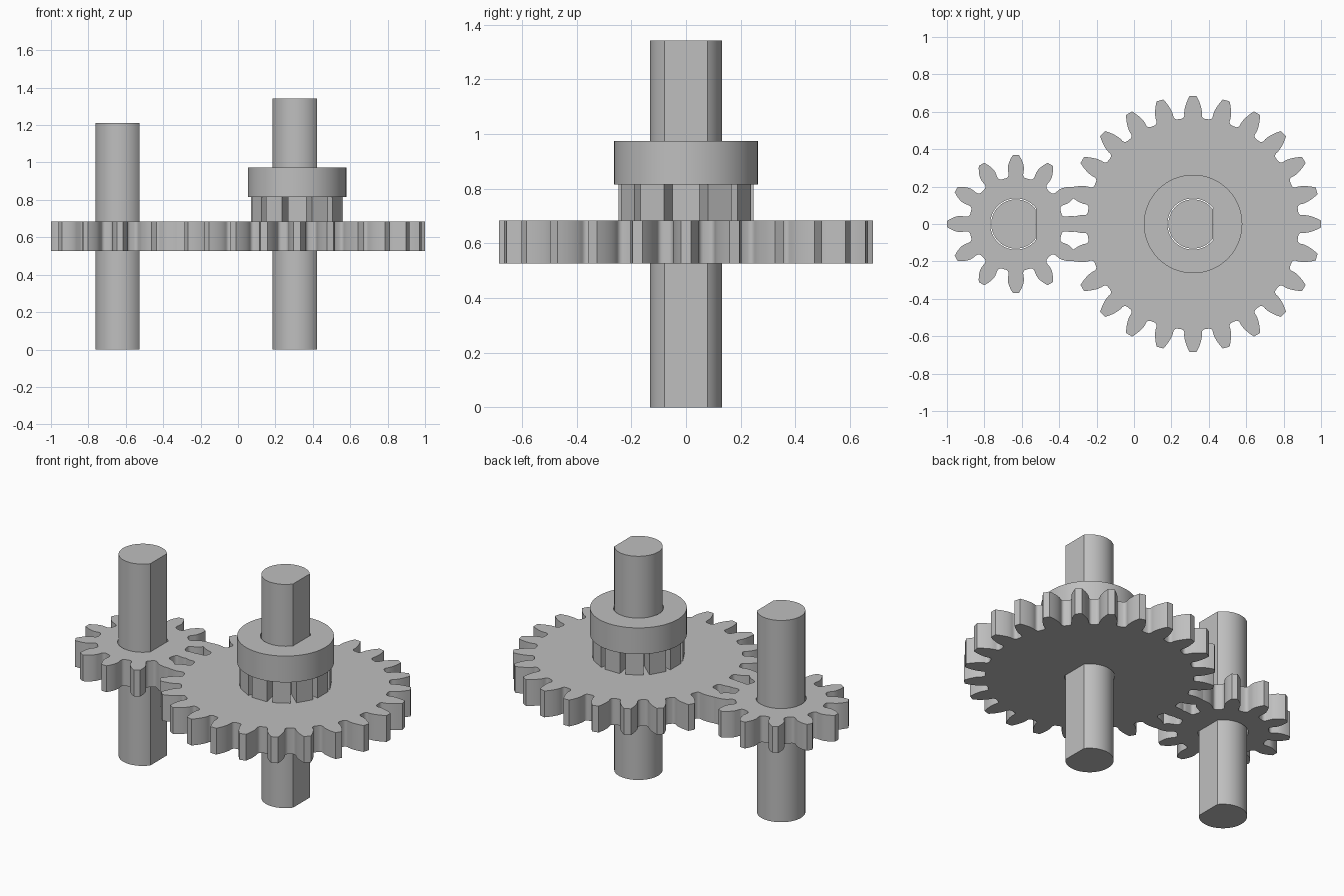
import bpy
from math import pi, sin, cos, tan, acos, sqrt, radians

cube = bpy.data.objects.get("Cube")
if cube:
    bpy.data.objects.remove(cube)

M = 2 / 38                       # gear module: the pair spans 38 modules
SMALL_X, LARGE_X = -1 + 7 * M, 1 - 13 * M
GREY = (0.52, 0.52, 0.52, 1)

steel = bpy.data.materials.new("grey steel")
steel.use_nodes = True
steel.diffuse_color = GREY
steel.node_tree.nodes["Principled BSDF"].inputs["Base Color"].default_value = GREY


def polar(r, a):
    return (r * cos(a), r * sin(a))


def d_profile(r, flat, steps=64):
    """Circle with a flat cut at x = flat."""
    a = acos(flat / r)
    return [polar(r, a + (2 * pi - 2 * a) * i / steps) for i in range(steps + 1)]


def circle(r, steps=96):
    return [polar(r, 2 * pi * i / steps) for i in range(steps)]


def gear_profile(teeth):
    """Involute teeth (20 degree pressure angle) with rounded roots."""
    pitch = teeth * M / 2
    tip, root = pitch + M, pitch - 1.25 * M
    base = pitch * cos(radians(20))
    inv = lambda a: tan(a) - a
    half = lambda r: (pi / (2 * teeth) + inv(radians(20))
                      - inv(acos(min(1, base / max(r, base)))))
    fillet = 0.35 * M
    low = max(base, root + fillet)
    flank = []
    # root fillet, then the involute up to the tip
    for i in range(5):
        t = pi / 2 * i / 4
        r = root + fillet * (1 - cos(t))
        flank.append((r, half(low) + fillet * (1 - sin(t)) / root))
    flank += [(r, half(r)) for r in [low + (tip - low) * i / 6 for i in range(7)]]
    points = []
    for k in range(teeth):
        c = 2 * pi * k / teeth
        points += [polar(r, c - a) for r, a in flank]
        points += [polar(r, c + a) for r, a in reversed(flank)]
    return points


def extrude(name, loops, x, z0, z1):
    """Solid from closed outlines; inner outlines become holes."""
    curve = bpy.data.curves.new(name, "CURVE")
    curve.dimensions = "2D"
    curve.fill_mode = "BOTH"
    curve.extrude = (z1 - z0) / 2
    for loop in loops:
        spline = curve.splines.new("POLY")
        spline.points.add(len(loop) - 1)
        for p, (px, py) in zip(spline.points, loop):
            p.co = (px, py, 0, 1)
        spline.use_cyclic_u = True
    obj = bpy.data.objects.new(name, curve)
    obj.location = (x, 0, (z0 + z1) / 2)
    bpy.context.collection.objects.link(obj)
    bpy.ops.object.select_all(action="DESELECT")
    obj.select_set(True)
    bpy.context.view_layer.objects.active = obj
    bpy.ops.object.convert(target="MESH")
    obj = bpy.context.object
    obj.data.materials.clear()
    obj.data.materials.append(steel)
    bpy.ops.object.shade_smooth_by_angle(angle=radians(25))
    return obj


shaft = d_profile(2.5 * M, 2 * M)
bore = d_profile(2.6 * M, 2.07 * M)

# Shafts
extrude("small_shaft", [shaft], SMALL_X, 0, 23 * M)
extrude("large_shaft", [shaft], LARGE_X, 0, 25.5 * M)

# Meshing gears
extrude("small_gear", [gear_profile(12), bore], SMALL_X, 10 * M, 13 * M)
extrude("large_gear", [gear_profile(24), bore], LARGE_X, 10 * M, 13 * M)

# Clutch teeth between the large gear and the collar
dogs = []
for k in range(12):
    c, w, w_in = k * pi / 6, radians(11.3), radians(11.3)
    dogs.append([polar(2.65 * M, c - w_in), polar(4.78 * M, c - w),
                 polar(4.78 * M, c + w), polar(2.65 * M, c + w_in)])
extrude("clutch_teeth", dogs, LARGE_X, 13 * M, 15.5 * M)

# Collar
extrude("collar", [circle(5 * M), bore], LARGE_X, 15.5 * M, 18.5 * M)
